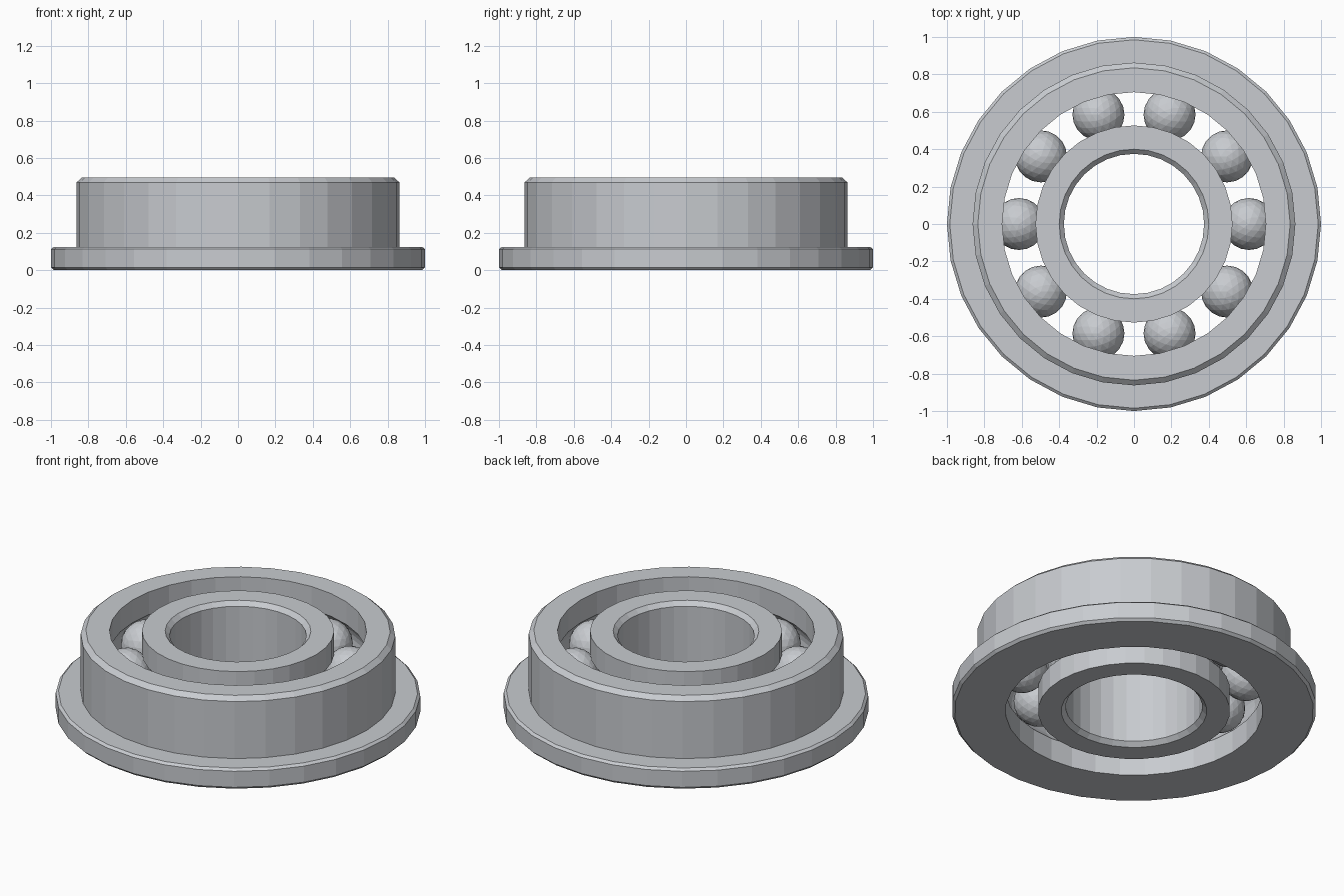
import bpy
import bmesh
from math import sin, cos, pi, asin, radians

SIDES = 32
HEIGHT = 0.495
MID = HEIGHT / 2
PITCH = 0.615      # radius of the circle of balls
BALL = 0.139
GROOVE = 0.142     # race radius
BALLS = 10

cube = bpy.data.objects.get("Cube")
if cube:
    bpy.data.objects.remove(cube, do_unlink=True)

steel = bpy.data.materials.new("steel_grey")
steel.use_nodes = True
colour = (0.58, 0.60, 0.63, 1)
steel.diffuse_color = colour
steel.node_tree.nodes["Principled BSDF"].inputs["Base Color"].default_value = colour


def add_object(name, bm):
    mesh = bpy.data.meshes.new(name)
    bm.normal_update()
    bm.to_mesh(mesh)
    bm.free()
    mesh.materials.append(steel)
    obj = bpy.data.objects.new(name, mesh)
    bpy.context.collection.objects.link(obj)
    return obj


def lathe(name, profile):
    """Revolve a closed (radius, z) profile around the z axis."""
    bm = bmesh.new()
    rings = []
    for i in range(SIDES):
        a = 2 * pi * i / SIDES
        rings.append([bm.verts.new((r * cos(a), r * sin(a), z)) for r, z in profile])
    n = len(profile)
    for i in range(SIDES):
        here, there = rings[i], rings[(i + 1) % SIDES]
        for j in range(n):
            k = (j + 1) % n
            bm.faces.new((here[j], there[j], there[k], here[k]))
    bmesh.ops.recalc_face_normals(bm, faces=bm.faces)
    return add_object(name, bm)


def race(wall, side, steps=8):
    """Groove arc cut into a wall, listed from top to bottom."""
    half = pi / 2 - asin(abs(wall - PITCH) / GROOVE)
    angles = [half - 2 * half * i / steps for i in range(steps + 1)]
    return [(PITCH + side * GROOVE * cos(a), MID + GROOVE * sin(a)) for a in angles]


# Flanged outer ring with chamfered rims and a ball race
lathe("outer_ring", [
    (0.705, 0), (0.985, 0), (1.0, 0.015), (1.0, 0.112), (0.985, 0.125),
    (0.863, 0.125), (0.863, 0.47), (0.835, HEIGHT), (0.705, HEIGHT),
] + race(0.705, 1))

# Inner ring with chamfered bore and a matching race
lathe("inner_ring", [
    (0.40, 0), (0.375, 0.025), (0.375, HEIGHT - 0.025), (0.40, HEIGHT),
    (0.527, HEIGHT),
] + race(0.527, -1) + [(0.527, 0)])

# Faceted balls between the rings, sharing one mesh
bm = bmesh.new()
bmesh.ops.create_icosphere(bm, subdivisions=3, radius=BALL)
first = add_object("ball_1", bm)
for i in range(BALLS):
    a = 2 * pi * i / BALLS
    ball = first
    if i:
        ball = bpy.data.objects.new(f"ball_{i + 1}", first.data)
        bpy.context.collection.objects.link(ball)
    ball.location = (PITCH * cos(a), PITCH * sin(a), MID)
    ball.rotation_euler = (0, 0, a)
